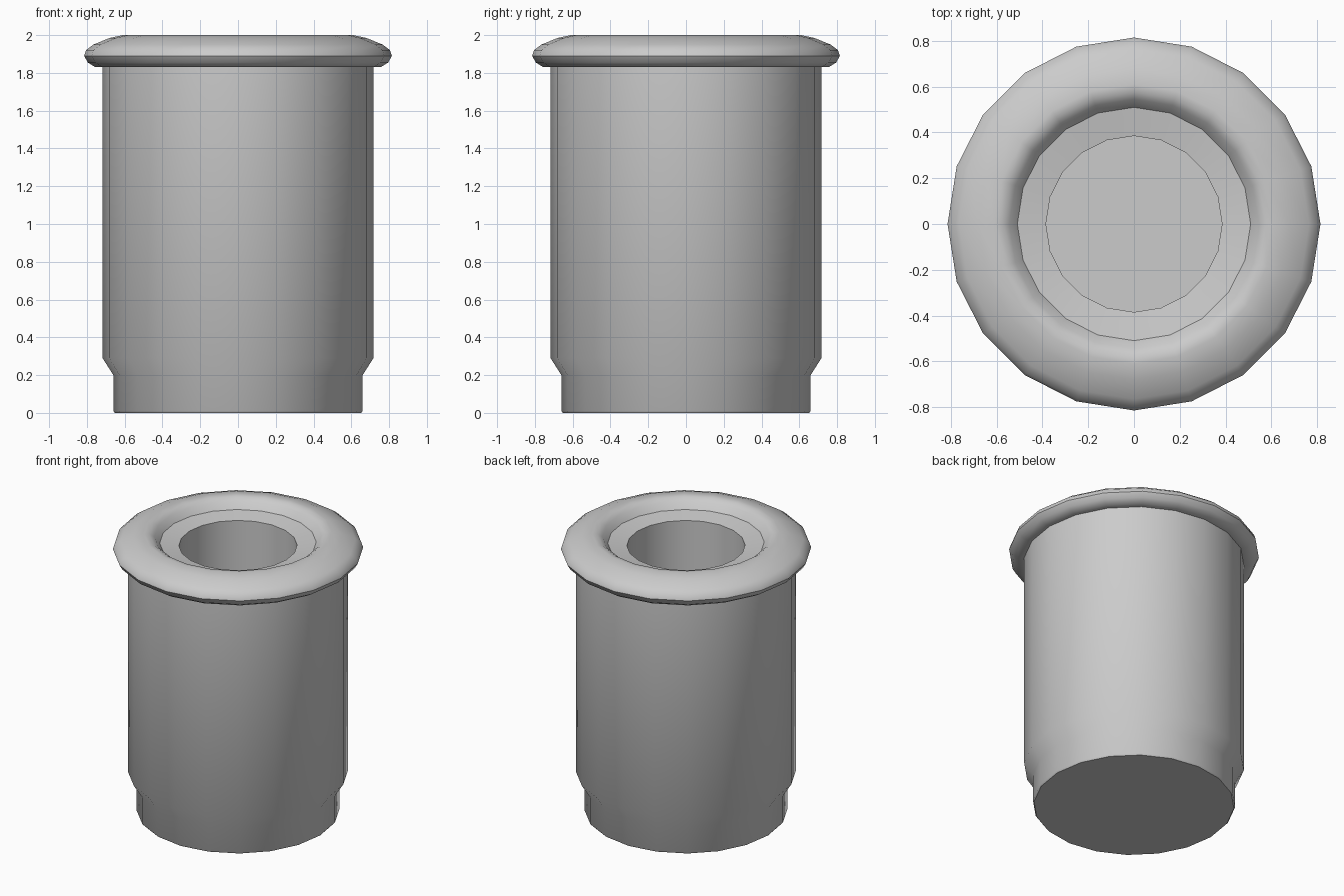
import bpy, bmesh
from math import cos, sin, tau, radians

if "Cube" in bpy.data.objects:
    bpy.data.objects.remove(bpy.data.objects["Cube"])

SIDES = 20


def lathe(name, profile, smooth_angle):
    """Turn an (r, z) profile round the z axis, capping both ends."""
    bm = bmesh.new()
    rings = []
    for r, z in profile:
        rings.append([bm.verts.new((r * cos(tau * i / SIDES), r * sin(tau * i / SIDES), z))
                      for i in range(SIDES)])
    for a, b in zip(rings, rings[1:]):
        for i in range(SIDES):
            j = (i + 1) % SIDES
            bm.faces.new((a[i], a[j], b[j], b[i]))
    bm.faces.new(rings[0][::-1])
    bm.faces.new(rings[-1])
    bmesh.ops.recalc_face_normals(bm, faces=bm.faces)
    mesh = bpy.data.meshes.new(name)
    bm.to_mesh(mesh)
    bm.free()
    obj = bpy.data.objects.new(name, mesh)
    bpy.context.collection.objects.link(obj)
    bpy.ops.object.select_all(action='DESELECT')
    obj.select_set(True)
    bpy.context.view_layer.objects.active = obj
    bpy.ops.object.shade_smooth_by_angle(angle=radians(smooth_angle))
    return obj


# Foot, body, rolled rim, dished mouth and inner well as one turned shell
foot = [(0.652, 0.0), (0.66, 0.01), (0.66, 0.20)]
body = [(0.717, 0.29), (0.717, 1.83)]
rim = [(0.755, 1.83), (0.795, 1.855), (0.815, 1.89), (0.805, 1.92),
       (0.765, 1.95), (0.68, 1.985), (0.61, 2.0), (0.575, 1.995)]
mouth = [(0.545, 1.975), (0.51, 1.93), (0.385, 1.91)]
well = [(0.385, 0.60)]
lathe("canister", foot + body + rim + mouth + well, 42)
